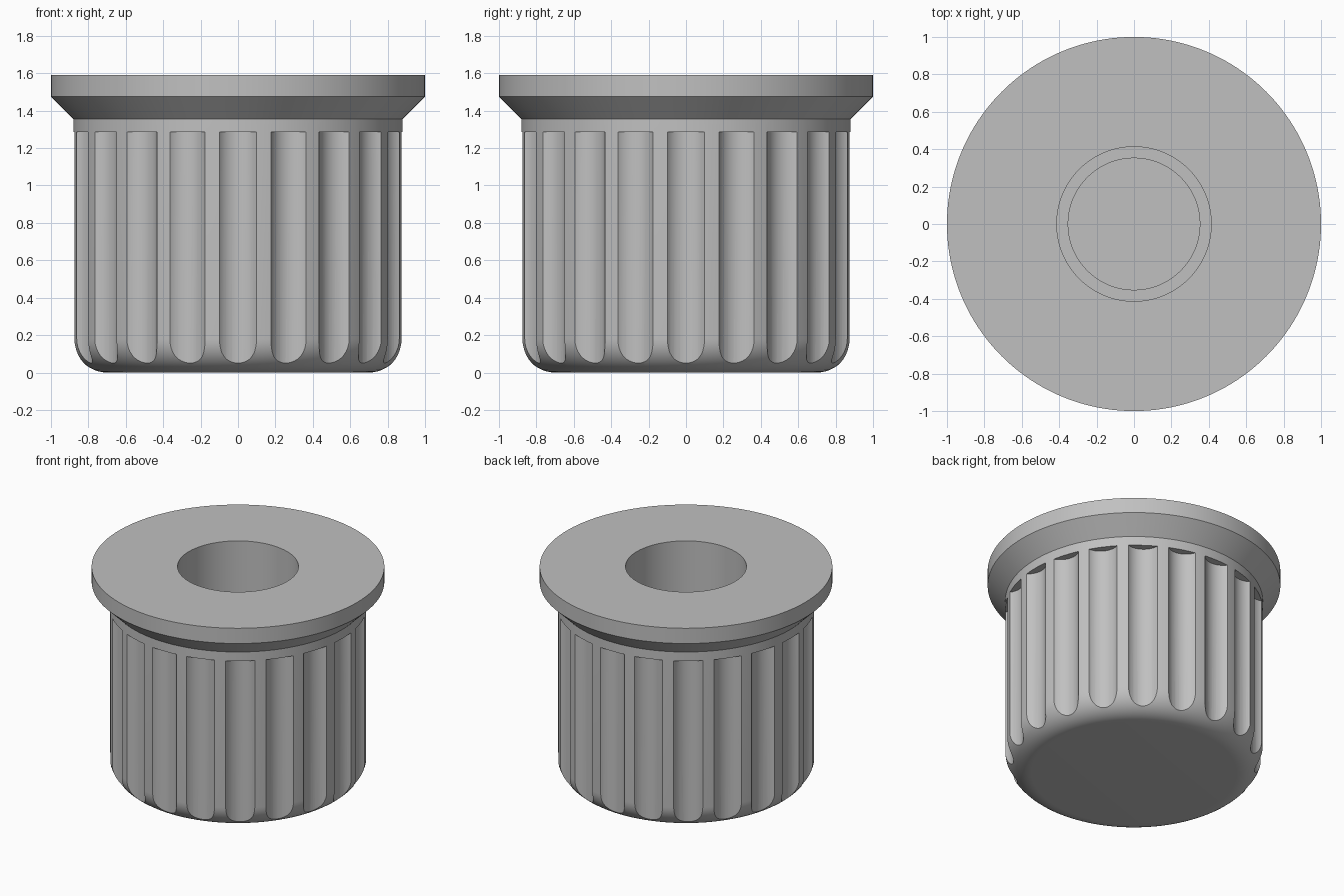
import bpy, bmesh
from math import sin, cos, pi, radians
from mathutils import Vector, Matrix

default = bpy.data.objects.get("Cube")
if default:
    bpy.data.objects.remove(default)

FLUTES = 20
BODY_R, FILLET = 0.88, 0.18
FLUTE_R, FLUTE_DIST, FLUTE_TOP = 0.125, 0.95, 1.287

grey = bpy.data.materials.new("plain_grey")
grey.use_nodes = True
colour = (0.53, 0.53, 0.53, 1)
grey.diffuse_color = colour
grey.node_tree.nodes["Principled BSDF"].inputs["Base Color"].default_value = colour


def add_object(name, bm):
    bmesh.ops.recalc_face_normals(bm, faces=bm.faces)
    mesh = bpy.data.meshes.new(name)
    bm.to_mesh(mesh)
    bm.free()
    mesh.materials.append(grey)
    obj = bpy.data.objects.new(name, mesh)
    bpy.context.collection.objects.link(obj)
    return obj


def lathe(name, profile, steps=160):
    bm = bmesh.new()
    verts = [bm.verts.new((r, 0, z)) for r, z in profile]
    edges = [bm.edges.new(pair) for pair in zip(verts, verts[1:])]
    bmesh.ops.spin(bm, geom=verts + edges, cent=(0, 0, 0), axis=(0, 0, 1),
                   angle=2 * pi, steps=steps)
    bmesh.ops.remove_doubles(bm, verts=bm.verts, dist=1e-5)
    return add_object(name, bm)


# Knob body: rounded base, flared flange and stepped blind bore
fillet = [(BODY_R - FILLET + FILLET * sin(a), FILLET - FILLET * cos(a))
          for a in (i * pi / 24 for i in range(13))]
knob = lathe("fluted_knob", [(0, 0)] + fillet + [
    (BODY_R, 1.355), (1, 1.475), (1, 1.59), (0.413, 1.59),
    (0.413, 0.8), (0.352, 0.8), (0.352, 0.3), (0, 0.3)])

# Ring of round cutters for the grip flutes
bm = bmesh.new()
height = FLUTE_TOP + 0.2
for i in range(FLUTES):
    a = 2 * pi * i / FLUTES
    spot = Vector((FLUTE_DIST * cos(a), FLUTE_DIST * sin(a), FLUTE_TOP - height / 2))
    bmesh.ops.create_cone(bm, cap_ends=True, segments=48, radius1=FLUTE_R,
                          radius2=FLUTE_R, depth=height,
                          matrix=Matrix.Translation(spot) @ Matrix.Rotation(a, 4, "Z"))
cutter = add_object("flute_cutters", bm)
cutter.hide_render = True

# Carve the flutes, then smooth between the crisp edges
cut = knob.modifiers.new("flutes", "BOOLEAN")
cut.operation, cut.solver, cut.object = "DIFFERENCE", "EXACT", cutter
bpy.ops.object.select_all(action="DESELECT")
knob.select_set(True)
bpy.context.view_layer.objects.active = knob
bpy.ops.object.modifier_apply(modifier=cut.name)
bpy.data.objects.remove(cutter)
bpy.ops.object.shade_smooth_by_angle(angle=radians(30))
